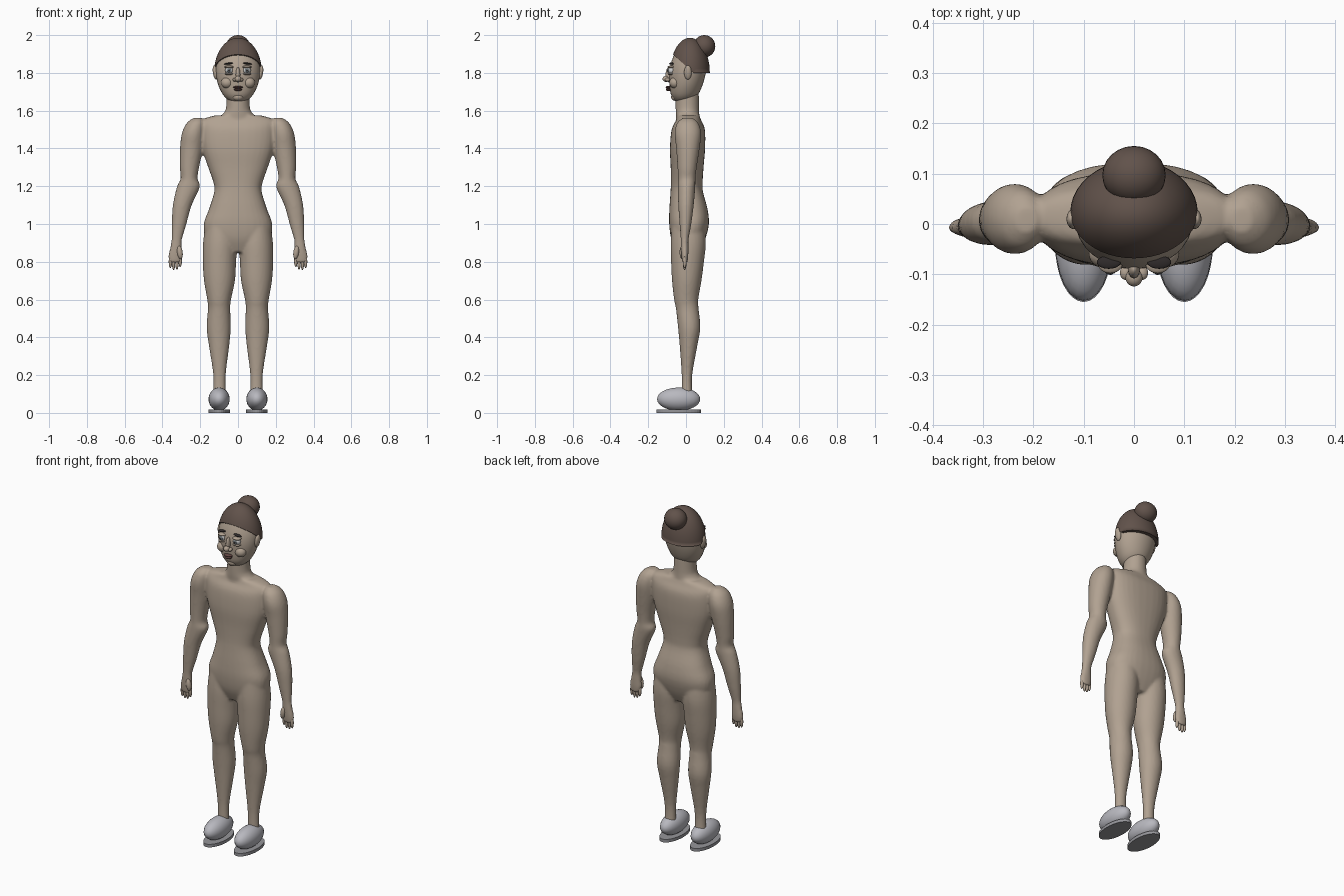
import bpy, bmesh, math
from mathutils import Matrix, Vector

if "Cube" in bpy.data.objects:
    bpy.data.objects.remove(bpy.data.objects["Cube"])


def material(name, rgb):
    m = bpy.data.materials.new(name)
    m.diffuse_color = (*rgb, 1)
    m.use_nodes = True
    m.node_tree.nodes["Principled BSDF"].inputs["Base Color"].default_value = m.diffuse_color
    return m


SKIN = material("skin", (0.44, 0.36, 0.285))
TOP = material("top_fabric", (0.33, 0.26, 0.54))
SHORTS = material("shorts_fabric", (0.15, 0.105, 0.22))
HAIR = material("hair", (0.12, 0.085, 0.07))
DARK = material("dark", (0.03, 0.025, 0.025))
LIP = material("lip", (0.12, 0.06, 0.055))
WHITE = material("eye_white", (0.7, 0.7, 0.68))
IRIS = material("iris", (0.2, 0.24, 0.26))
SHOE = material("shoe", (0.48, 0.48, 0.52))
SOLE = material("sole", (0.3, 0.3, 0.32))


def finish(name, bm, *mats):
    me = bpy.data.meshes.new(name)
    bmesh.ops.recalc_face_normals(bm, faces=bm.faces[:])
    for f in bm.faces:
        f.smooth = True
    bm.to_mesh(me)
    bm.free()
    for m in mats:
        me.materials.append(m)
    ob = bpy.data.objects.new(name, me)
    bpy.context.collection.objects.link(ob)
    return ob


def ball(bm, c, r, rot=0, seg=24):
    mat = Matrix.Translation(c) @ Matrix.Rotation(rot, 4, 'Y') @ Matrix.Diagonal((*r, 1))
    bmesh.ops.create_uvsphere(bm, u_segments=seg, v_segments=seg * 2 // 3, radius=1, matrix=mat)


def ellipsoid(name, c, r, mat, rot=0, seg=24):
    bm = bmesh.new()
    ball(bm, c, r, rot, seg)
    return finish(name, bm, mat)


def loft(bm, rings, side=1, power=2.0, n=32, sub=4):
    """Closed loft through (x, y, z, rx, ry) rings, spline-smoothed."""
    pts = [Vector(r) for r in rings]
    path = []
    for i in range(len(pts) - 1):
        p0, p1, p2, p3 = pts[max(i - 1, 0)], pts[i], pts[i + 1], pts[min(i + 2, len(pts) - 1)]
        for k in range(sub):
            t = k / sub
            path.append(0.5 * (2 * p1 + (p2 - p0) * t + (2 * p0 - 5 * p1 + 4 * p2 - p3) * t * t
                               + (3 * p1 - p0 - 3 * p2 + p3) * t ** 3))
    path.append(pts[-1])
    loops = []
    for x, y, z, rx, ry in path:
        loop = []
        for j in range(n):
            a = 2 * math.pi * j / n
            c, s = math.cos(a), math.sin(a)
            loop.append(bm.verts.new((side * x + rx * math.copysign(abs(c) ** (2 / power), c),
                                      y + ry * math.copysign(abs(s) ** (2 / power), s), z)))
        loops.append(loop)
    for a, b in zip(loops, loops[1:]):
        for j in range(n):
            k = (j + 1) % n
            bm.faces.new((a[j], a[k], b[k], b[j]))
    bm.faces.new(loops[0][::-1])
    bm.faces.new(loops[-1])


# Body: torso, neck, legs and arms, fused by remeshing
TORSO = [(0, .01, .85, .08, .06), (0, .012, .92, .165, .09), (0, .016, 1.0, .181, .105),
         (0, .013, 1.08, .153, .101), (0, .004, 1.17, .126, .086), (0, .004, 1.22, .13, .084),
         (0, .006, 1.3, .158, .087), (0, .008, 1.4, .19, .093), (0, .012, 1.5, .2, .088),
         (0, .014, 1.55, .195, .066), (0, .012, 1.575, .12, .058)]
NECK = [(0, .01, 1.5, .08, .06), (0, .009, 1.57, .085, .062), (0, .007, 1.61, .064, .062),
        (0, .006, 1.70, .06, .062)]
LEG = [(.098, .005, .09, .034, .029), (.098, .005, .2, .033, .028), (.1, .013, .35, .053, .046),
       (.102, .017, .45, .064, .059), (.1, .007, .55, .059, .06), (.1, .001, .6, .063, .064),
       (.098, .004, .7, .082, .078), (.098, .008, .8, .088, .087), (.095, .012, .9, .09, .093),
       (.09, .012, 1.02, .08, .085)]
ARM = [(.333, -.006, .795, .03, .014), (.332, -.006, .83, .037, .018), (.328, -.007, .88, .03, .02),
       (.324, -.007, .92, .028, .021), (.312, -.003, 1.0, .039, .031), (.295, 0, 1.1, .05, .041),
       (.263, .003, 1.195, .061, .046), (.259, .004, 1.24, .045, .046), (.257, .006, 1.3, .051, .051),
       (.246, .01, 1.4, .061, .062), (.236, .01, 1.48, .061, .07), (.222, .009, 1.535, .049, .056),
       (.213, .009, 1.562, .022, .025)]
bm = bmesh.new()
loft(bm, TORSO, power=2.4)
loft(bm, NECK)
for s in (1, -1):
    loft(bm, LEG, s)
    loft(bm, ARM, s)
body = finish("body", bm)
rm = body.modifiers.new("fuse", 'REMESH')
rm.mode, rm.voxel_size = 'VOXEL', 0.008
sm = body.modifiers.new("soften", 'SMOOTH')
sm.factor, sm.iterations = 0.5, 4
deps = bpy.context.evaluated_depsgraph_get()
fused = bpy.data.meshes.new_from_object(body.evaluated_get(deps))
body.modifiers.clear()

# Clothing borders cut into the skin, then coloured by zone
bm = bmesh.new()
bm.from_mesh(fused)
cuts = [((0, 0, z), (0, 0, 1)) for z in (.77, 1.147, 1.2, 1.55)] + [((x, 0, 0), (1, 0, 0)) for x in (-.195, .195)]
for co, no in cuts:
    bmesh.ops.bisect_plane(bm, geom=bm.verts[:] + bm.edges[:] + bm.faces[:], plane_co=co, plane_no=no)
for f in bm.faces:
    c = f.calc_center_median()
    f.smooth = True
    f.material_index = 0
    if abs(c.x) < .195:
        if 1.2 < c.z < 1.55:
            f.material_index = 1
        elif .77 < c.z < 1.147:
            f.material_index = 2
bm.to_mesh(fused)
bm.free()
fused.materials.clear()
for m in (SKIN, TOP, SHORTS):
    fused.materials.append(m)
body.data = fused

# Head with cheeks and chin
bm = bmesh.new()
loft(bm, [(0, -.02, 1.647, .03, .03), (0, -.014, 1.662, .058, .052), (0, -.007, 1.69, .083, .074),
          (0, .001, 1.74, .106, .088), (0, .008, 1.8, .117, .097), (0, .017, 1.86, .112, .094),
          (0, .02, 1.92, .082, .07), (0, .02, 1.96, .03, .03)])
ball(bm, (0, -.057, 1.673), (.03, .022, .021))
for s in (1, -1):
    ball(bm, (s * .058, -.058, 1.748), (.032, .03, .03))
finish("head", bm, SKIN)

# Nose
bm = bmesh.new()
ball(bm, (0, -.09, 1.79), (.012, .018, .04))
ball(bm, (0, -.106, 1.768), (.017, .018, .016))
for s in (1, -1):
    ball(bm, (s * .017, -.097, 1.764), (.011, .014, .01))
finish("nose", bm, SKIN)

# Lips
ellipsoid("upper_lip", (0, -.092, 1.724), (.026, .016, .007), LIP)
ellipsoid("lower_lip", (0, -.091, 1.712), (.021, .016, .008), LIP)

# Hair cap, trimmed at the hairline, and bun
bm = bmesh.new()
ball(bm, (0, .021, 1.8), (.127, .105, .186), seg=40)
for co, no in (((0, 0, 1.8), (0, 0, -1)), ((0, .04, 1.8), (0, -.09, -.1))):
    r = bmesh.ops.bisect_plane(bm, geom=bm.verts[:] + bm.edges[:] + bm.faces[:],
                               plane_co=co, plane_no=no, clear_outer=True)
    bmesh.ops.contextual_create(bm, geom=[e for e in r["geom_cut"] if isinstance(e, bmesh.types.BMEdge)])
hair = finish("hair_cap", bm, HAIR)
for p in hair.data.polygons:
    p.use_smooth = len(p.vertices) < 6
ellipsoid("hair_bun", (0, .097, 1.941), (.063, .058, .059), HAIR)

# Paired details
for s, side in ((1, "left"), (-1, "right")):
    ellipsoid(side + "_ear", (s * .12, .01, 1.802), (.013, .02, .038), SKIN, s * .15)
    ellipsoid(side + "_eye", (s * .047, -.076, 1.813), (.021, .021, .02), WHITE)
    ellipsoid(side + "_iris", (s * .047, -.0945, 1.813), (.011, .005, .011), IRIS)
    ellipsoid(side + "_pupil", (s * .047, -.098, 1.813), (.006, .003, .006), DARK)
    ellipsoid(side + "_upper_lid", (s * .047, -.077, 1.831), (.025, .021, .008), SKIN)
    ellipsoid(side + "_lower_lid", (s * .047, -.077, 1.795), (.023, .02, .007), SKIN)
    ellipsoid(side + "_brow", (s * .05, -.076, 1.849), (.024, .013, .005), DARK, s * .12)

    # Fingers and thumb
    bm = bmesh.new()
    for x, tip in ((.306, .772), (.323, .758), (.341, .756), (.358, .766)):
        ball(bm, (s * x, -.007, (tip + .835) / 2), (.009, .01, (.835 - tip) / 2), seg=12)
    ball(bm, (s * .308, -.02, .85), (.015, .014, .036), s * .15, seg=16)
    finish(side + "_fingers", bm, SKIN)

    # Shoe and flat sole
    ellipsoid(side + "_shoe", (s * .1, -.039, .073), (.056, .114, .061), SHOE)
    bm = bmesh.new()
    bmesh.ops.create_cone(bm, cap_ends=True, segments=32, radius1=1, radius2=1, depth=1,
                          matrix=Matrix.Translation((s * .1, -.038, .009)) @ Matrix.Diagonal((.057, .117, .018, 1)))
    sole = finish(side + "_sole", bm, SOLE)
    for p in sole.data.polygons:
        p.use_smooth = False
